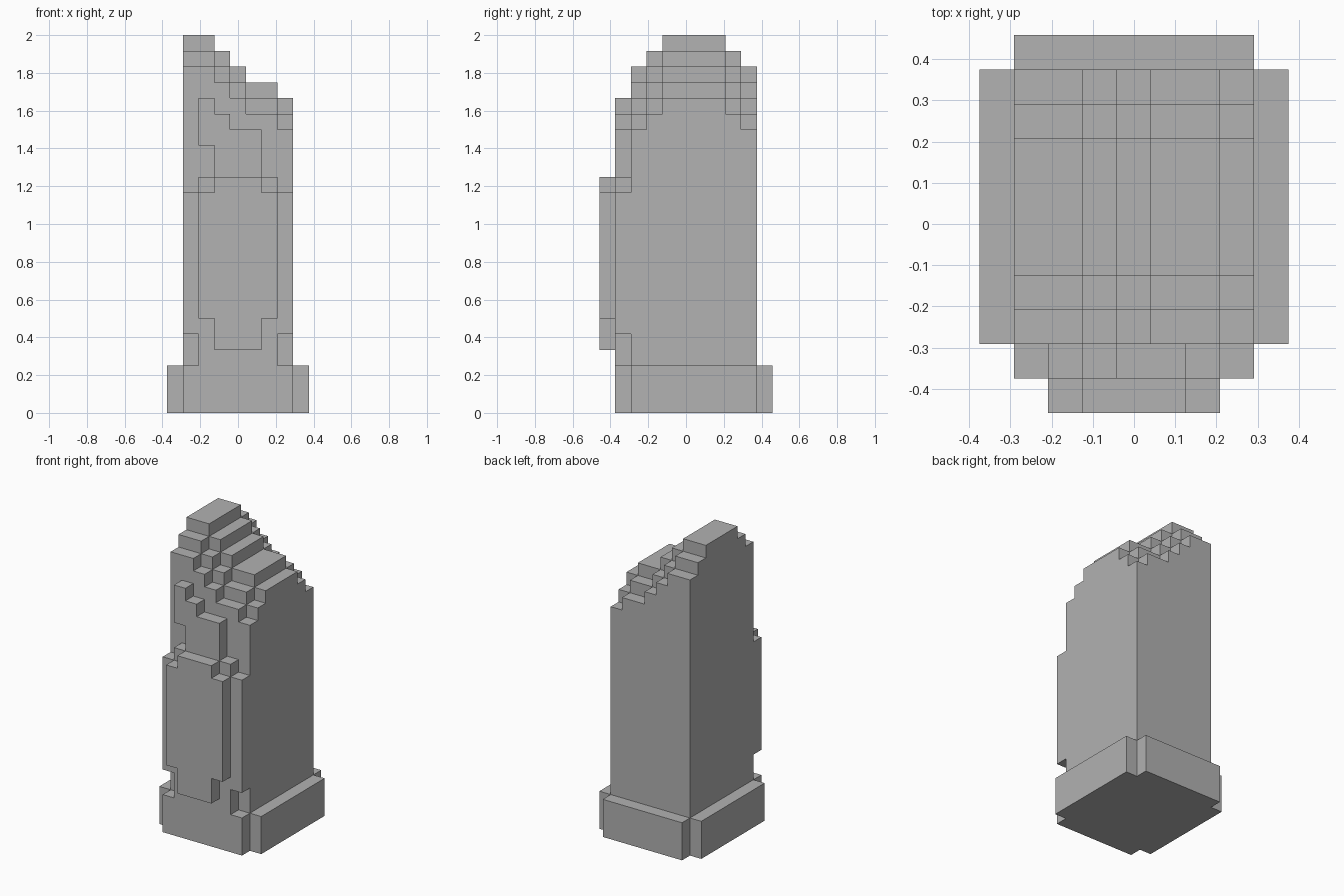
import bpy
import bmesh

cube = bpy.data.objects.get("Cube")
if cube:
    bpy.data.objects.remove(cube, do_unlink=True)

U = 1 / 12  # size of one block

stone = bpy.data.materials.new("grey_stone")
stone.use_nodes = True
colour = (0.445, 0.445, 0.445, 1)
stone.diffuse_color = colour
for node in stone.node_tree.nodes:
    if node.type == "BSDF_PRINCIPLED":
        node.inputs["Base Color"].default_value = colour


def prism(name, profile, y0, y1):
    """Extrude an x-z profile, given in blocks, from y0 to y1."""
    bm = bmesh.new()
    face = bm.faces.new([bm.verts.new((x * U, y0 * U, z * U)) for x, z in profile])
    out = bmesh.ops.extrude_face_region(bm, geom=[face])
    verts = [v for v in out["geom"] if isinstance(v, bmesh.types.BMVert)]
    bmesh.ops.translate(bm, verts=verts, vec=(0, (y1 - y0) * U, 0))
    bmesh.ops.recalc_face_normals(bm, faces=bm.faces)
    mesh = bpy.data.meshes.new(name)
    bm.to_mesh(mesh)
    bm.free()
    mesh.materials.append(stone)
    obj = bpy.data.objects.new(name, mesh)
    bpy.context.collection.objects.link(obj)


def rect(half, z0, z1):
    return [(-half, z0), (half, z0), (half, z1), (-half, z1)]


# Plinth, with notched corners
prism("plinth", rect(4.5, 0, 3), -3.5, 4.5)
prism("plinth_front", rect(3.5, 0, 3), -4.5, -3.5)
prism("plinth_back", rect(3.5, 0, 3), 4.5, 5.5)


# Shaft in slices, its stepped top dropping toward the front and back
def shaft_profile(drop):
    points = [(-3.5, 3), (3.5, 3)]
    # right end and top height of each step, from right to left
    steps = [(3.5, 20), (2.5, 21), (0.5, 22), (-0.5, 23), (-1.5, 24), (-3.5, 24)]
    for (x, top), (next_x, _) in zip(steps, steps[1:]):
        points += [(x, top - drop), (next_x, top - drop)]
    return points


edges = [-3.5, -2.5, -1.5, 2.5, 3.5, 4.5]
for i, (name, drop) in enumerate([("front_edge", 2), ("front_shoulder", 1), ("core", 0),
                                  ("back_shoulder", 1), ("back_edge", 2)]):
    prism("shaft_" + name, shaft_profile(drop), edges[i], edges[i + 1])

# Broken facing layer on the front
prism("front_facing", [
    (-2.5, 3), (2.5, 3), (2.5, 5), (3.5, 5), (3.5, 14), (2.5, 14), (2.5, 15),
    (1.5, 15), (1.5, 18), (-0.5, 18), (-0.5, 19), (-1.5, 19), (-1.5, 20),
    (-2.5, 20), (-2.5, 17), (-1.5, 17), (-1.5, 15), (-2.5, 15), (-2.5, 14),
    (-3.5, 14), (-3.5, 5), (-2.5, 5)], -4.5, -3.5)

# Raised panel with notched corners
right_side = [(1.5, 4), (1.5, 6), (2.5, 6), (2.5, 14), (1.5, 14), (1.5, 15)]
prism("front_panel", right_side + [(-x, z) for x, z in reversed(right_side)], -5.5, -4.5)
